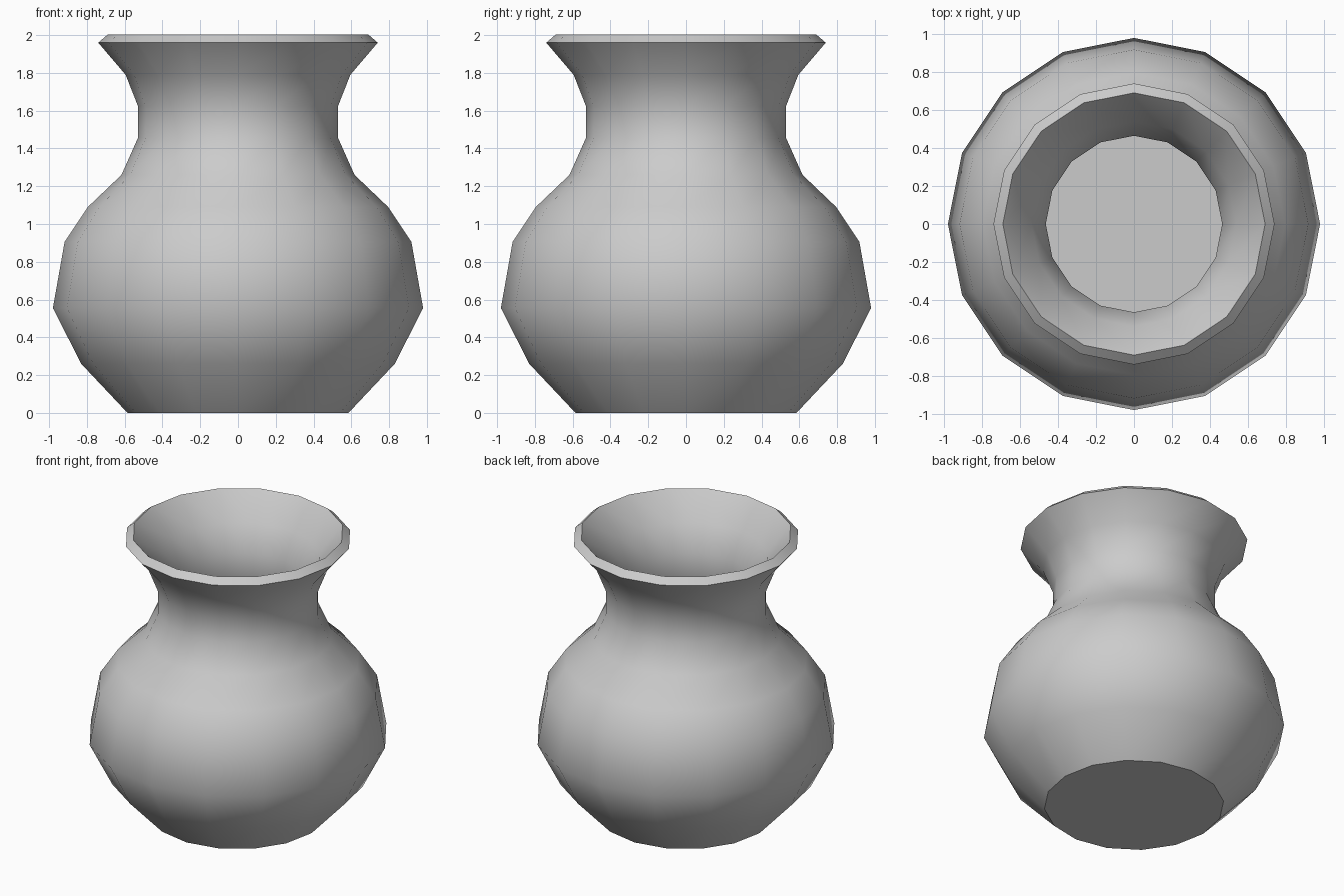
import bpy, bmesh, math

if "Cube" in bpy.data.objects:
    bpy.data.objects.remove(bpy.data.objects["Cube"])

SIDES = 16
WALL = 0.064
# outer profile (radius, height) from foot to lip
PROFILE = [(0.585, 0), (0.83, 0.26), (0.98, 0.555), (0.918, 0.905), (0.795, 1.09),
           (0.617, 1.26), (0.53, 1.455), (0.53, 1.625), (0.595, 1.79), (0.74, 1.96)]

# outer skin: rings of 16 points, bridged, with a flat foot
bm = bmesh.new()
rings = []
for r, z in PROFILE:
    rings.append([bm.verts.new((r * math.cos(2 * math.pi * i / SIDES),
                                r * math.sin(2 * math.pi * i / SIDES), z))
                  for i in range(SIDES)])
for low, high in zip(rings, rings[1:]):
    for i in range(SIDES):
        j = (i + 1) % SIDES
        bm.faces.new((low[i], low[j], high[j], high[i]))
bm.faces.new(rings[0][::-1])

mesh = bpy.data.meshes.new("vase")
bm.to_mesh(mesh)
bm.free()
vase = bpy.data.objects.new("vase", mesh)
bpy.context.collection.objects.link(vase)
bpy.context.view_layer.objects.active = vase
vase.select_set(True)

# wall thickness, grown inwards from the outer skin
wall = vase.modifiers.new("wall", 'SOLIDIFY')
wall.thickness = WALL
wall.offset = -1
wall.use_even_offset = True
bpy.ops.object.modifier_apply(modifier=wall.name)

# smooth body, sharp lip and foot
bpy.ops.object.shade_smooth_by_angle(angle=math.radians(42))
